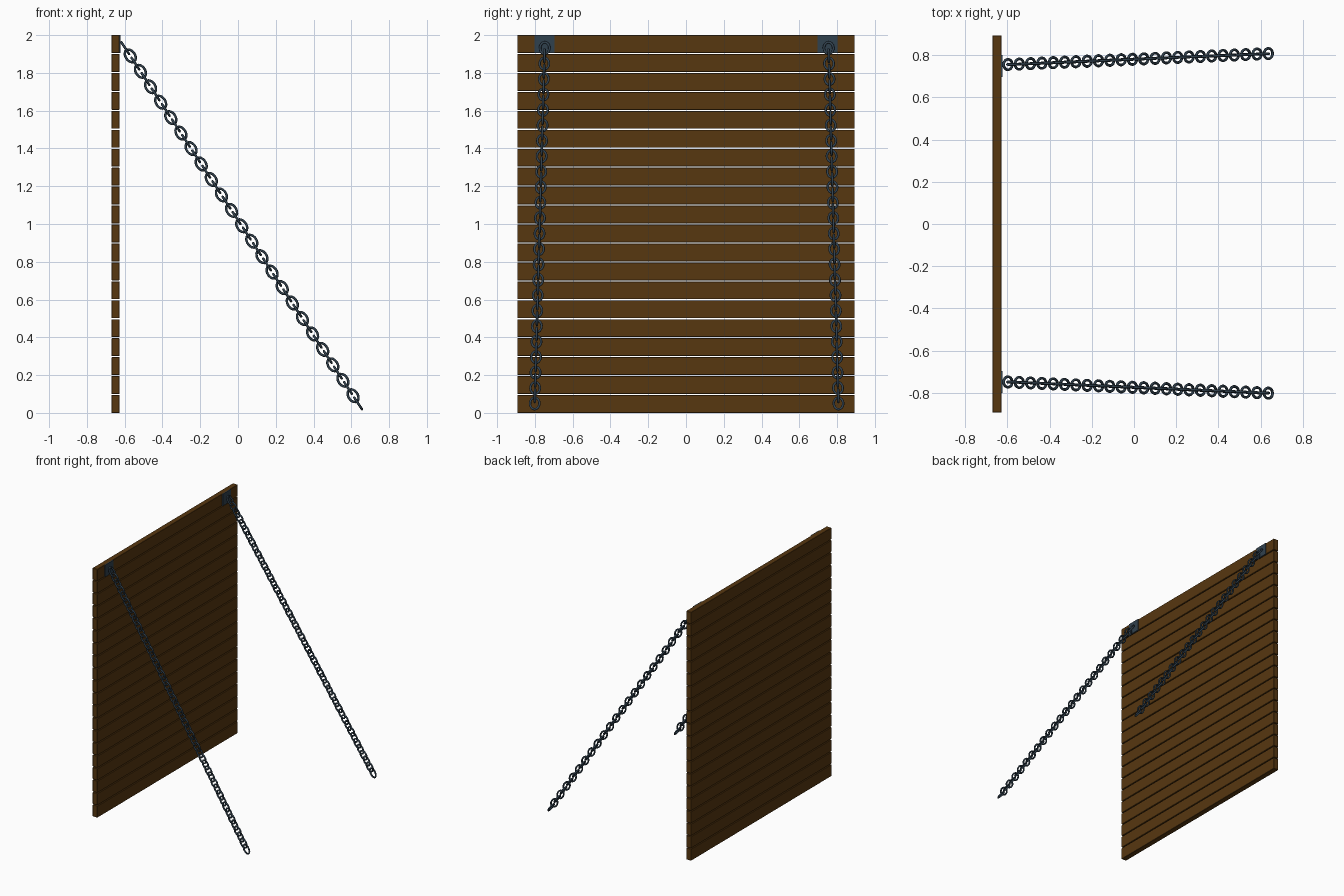
import bpy, bmesh, math
from mathutils import Vector

if "Cube" in bpy.data.objects:
    bpy.data.objects.remove(bpy.data.objects["Cube"])


def material(name, rgb):
    m = bpy.data.materials.new(name)
    m.diffuse_color = (*rgb, 1.0)
    m.use_nodes = True
    m.node_tree.nodes["Principled BSDF"].inputs["Base Color"].default_value = m.diffuse_color
    return m


wood = material("dark wood", (0.095, 0.038, 0.005))
iron = material("blue iron", (0.030, 0.052, 0.075))


def finish(name, bm, mat):
    bmesh.ops.recalc_face_normals(bm, faces=bm.faces)
    me = bpy.data.meshes.new(name)
    bm.to_mesh(me)
    bm.free()
    me.materials.append(mat)
    ob = bpy.data.objects.new(name, me)
    bpy.context.collection.objects.link(ob)
    return ob


def box(name, lo, hi, mat, bevel=0.0):
    bm = bmesh.new()
    bmesh.ops.create_cube(bm, size=1)
    lo, hi = Vector(lo), Vector(hi)
    for v in bm.verts:
        v.co = Vector([(lo[k] + hi[k]) / 2 + v.co[k] * (hi[k] - lo[k]) for k in range(3)])
    if bevel:
        bmesh.ops.bevel(bm, geom=bm.edges[:], offset=bevel, segments=1, affect='EDGES')
    return finish(name, bm, mat)


# Drawbridge deck: stacked horizontal planks with narrow gaps
COUNT, GAP = 20, 0.006
height = (2.0 - GAP * (COUNT - 1)) / COUNT
for i in range(COUNT):
    z = i * (height + GAP)
    box(f"plank_{i + 1}", (-0.67, -0.893, z), (-0.627, 0.893, z + height), wood, 0.002)


def add_link(bm, centre, along, across, a=0.037, b=0.025, r=0.0065, n=18, m=8):
    """Oval chain link lying in the plane of the two given directions."""
    normal = along.cross(across).normalized()
    rings = []
    for i in range(n):
        t = 2 * math.pi * i / n
        p = along * (a * math.cos(t)) + across * (b * math.sin(t))
        out = (along * (b * math.cos(t)) + across * (a * math.sin(t))).normalized()
        ring = []
        for j in range(m):
            s = 2 * math.pi * j / m
            ring.append(bm.verts.new(centre + p + out * (r * math.cos(s)) + normal * (r * math.sin(s))))
        rings.append(ring)
    for i in range(n):
        for j in range(m):
            q, k = (i + 1) % n, (j + 1) % m
            bm.faces.new((rings[i][j], rings[q][j], rings[q][k], rings[i][k])).smooth = True


# Chains: links alternate by a quarter turn
def chain(name, start, end, links=47):
    start, end = Vector(start), Vector(end)
    along = (end - start).normalized()
    upright = along.cross(Vector((0, 1, 0))).normalized()
    side = upright.cross(along).normalized()
    bm = bmesh.new()
    for i in range(links):
        add_link(bm, start.lerp(end, i / (links - 1)), along, upright if i % 2 else side)
    finish(name, bm, iron)


chain("left_chain", (-0.597, -0.748, 1.931), (0.636, -0.801, 0.05))
chain("right_chain", (-0.597, 0.755, 1.931), (0.636, 0.807, 0.05))

# Mounting plates at the top corners of the deck
for name, y in (("left_chain_plate", -0.748), ("right_chain_plate", 0.748)):
    box(name, (-0.630, y - 0.053, 1.904), (-0.622, y + 0.053, 2.0), iron)
